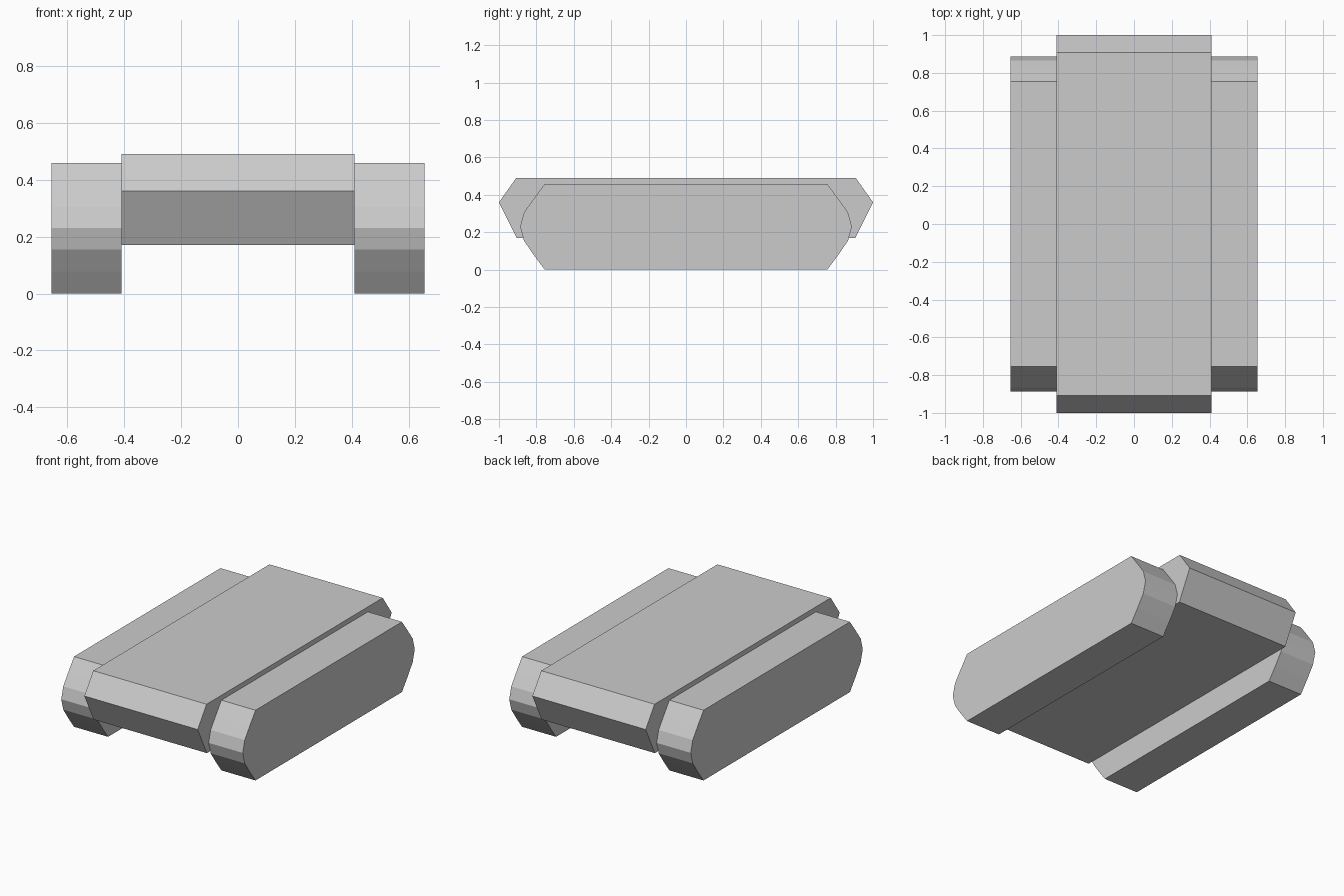
import bpy
import bmesh

if "Cube" in bpy.data.objects:
    bpy.data.objects.remove(bpy.data.objects["Cube"])


def extrude_profile(name, profile, x0, x1):
    """Solid made by sweeping a closed (y, z) outline from x0 to x1."""
    bm = bmesh.new()
    face = bm.faces.new([bm.verts.new((x0, y, z)) for y, z in profile])
    ext = bmesh.ops.extrude_face_region(bm, geom=[face])
    verts = [g for g in ext["geom"] if isinstance(g, bmesh.types.BMVert)]
    bmesh.ops.translate(bm, verts=verts, vec=(x1 - x0, 0, 0))
    bmesh.ops.recalc_face_normals(bm, faces=bm.faces)
    mesh = bpy.data.meshes.new(name)
    bm.to_mesh(mesh)
    bm.free()
    obj = bpy.data.objects.new(name, mesh)
    bpy.context.collection.objects.link(obj)
    return obj


def symmetric(half):
    """Complete a bottom-to-top half outline by mirroring it in y."""
    return half + [(-y, z) for y, z in reversed(half)]


# Central hull with wedge-shaped ends
hull = symmetric([(0.905, 0.17), (1.0, 0.36), (0.908, 0.49)])
extrude_profile("hull", hull, -0.409, 0.409)

# Side tracks with faceted rounded ends
track = symmetric([(0.755, 0.0), (0.813, 0.077), (0.866, 0.154), (0.887, 0.23),
                   (0.866, 0.306), (0.813, 0.38), (0.755, 0.458)])
for label, side in (("left", -1), ("right", 1)):
    extrude_profile(label + "_track", track, side * 0.409, side * 0.655)
